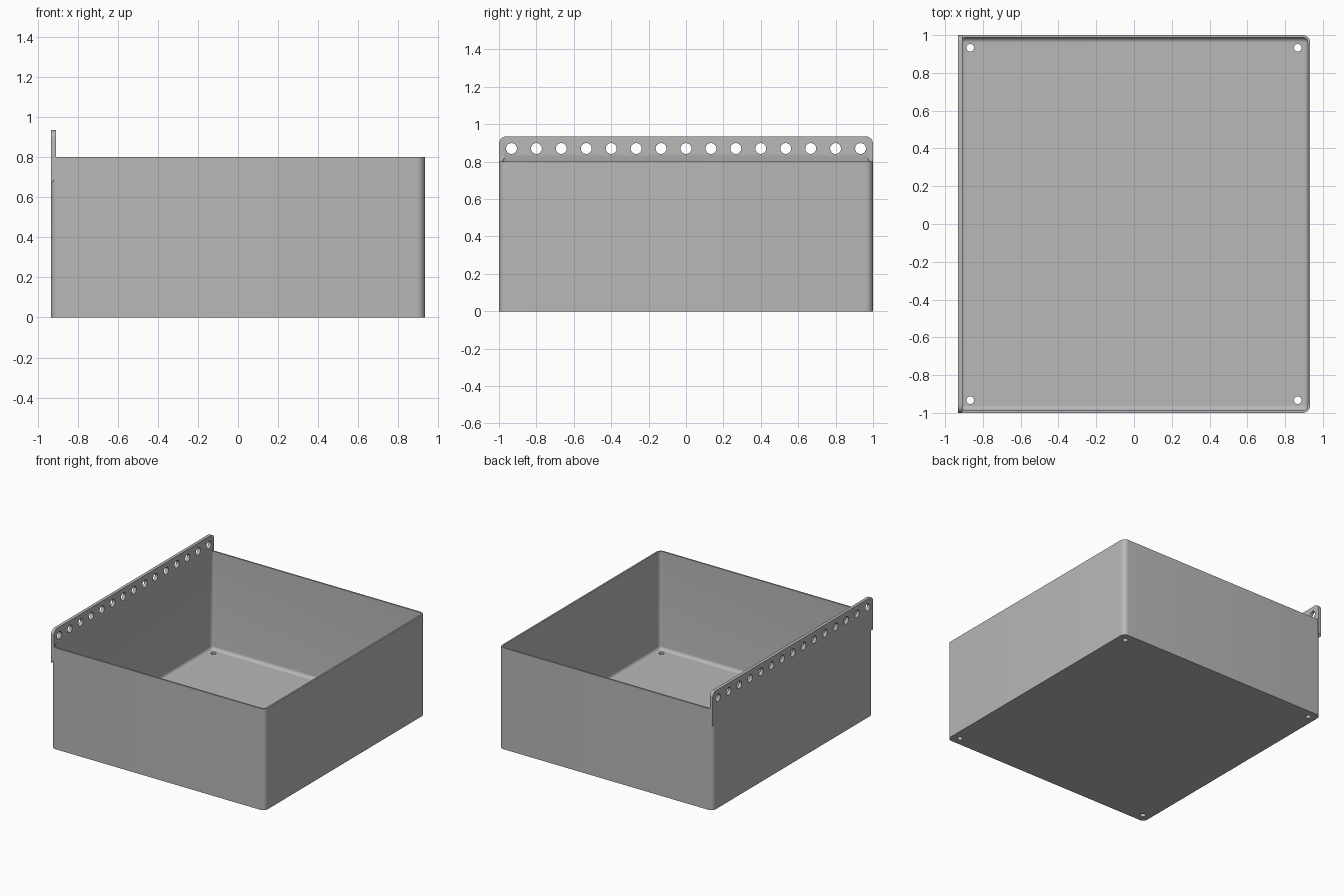
import bpy, bmesh, math
from mathutils import Matrix

if "Cube" in bpy.data.objects:
    bpy.data.objects.remove(bpy.data.objects["Cube"], do_unlink=True)

HX, HY, HEIGHT = 0.933, 1.0, 0.80
WALL, FLOOR, CORNER = 0.013, 0.027, 0.04
STRIP, TOP = 0.025, 0.935

grey = bpy.data.materials.new("plain grey")
grey.use_nodes = True
grey.diffuse_color = (0.48, 0.48, 0.48, 1)
grey.node_tree.nodes["Principled BSDF"].inputs["Base Color"].default_value = grey.diffuse_color


def make_object(name, bm):
    bmesh.ops.recalc_face_normals(bm, faces=bm.faces)
    mesh = bpy.data.meshes.new(name)
    bm.to_mesh(mesh)
    bm.free()
    mesh.materials.append(grey)
    obj = bpy.data.objects.new(name, mesh)
    bpy.context.collection.objects.link(obj)
    return obj


def rounded_ring(inset, z, steps=8):
    """Rounded rectangle, offset inward from the outside of the bin."""
    r = max(CORNER - inset, 0.002)
    points = []
    for i, (sx, sy) in enumerate(((1, 1), (-1, 1), (-1, -1), (1, -1))):
        for k in range(steps + 1):
            a = math.pi / 2 * (i + k / steps)
            points.append((sx * (HX - inset - r) + r * math.cos(a),
                           sy * (HY - inset - r) + r * math.sin(a), z))
    return points


def loft(name, levels):
    bm = bmesh.new()
    rings = [[bm.verts.new(p) for p in rounded_ring(*lv)] for lv in levels]
    n = len(rings[0])
    for low, high in zip(rings, rings[1:]):
        for i in range(n):
            j = (i + 1) % n
            bm.faces.new((low[i], low[j], high[j], high[i]))
    bm.faces.new(rings[0][::-1])
    bm.faces.new(rings[-1])
    return make_object(name, bm)


def boolean(target, tool, operation):
    mod = target.modifiers.new(operation.lower(), 'BOOLEAN')
    mod.operation, mod.solver, mod.object = operation, 'EXACT', tool
    bpy.context.view_layer.objects.active = target
    bpy.ops.object.modifier_apply(modifier=mod.name)
    bpy.data.objects.remove(tool, do_unlink=True)


# Outer body of the bin
storage_bin = loft("storage_bin", [(0, 0), (0, HEIGHT)])

# Hanging strip with rounded top corners and a chamfered lower edge
low, r = 0.67, 0.04
outline = [(-HY, low), (HY, low)]
for side, start in ((1, 0), (-1, 90)):
    for k in range(9):
        a = math.radians(start + 90 * k / 8)
        outline.append((side * (HY - r) + r * math.cos(a), TOP - r + r * math.sin(a)))
bm = bmesh.new()
outer = [bm.verts.new((-HX, y, z)) for y, z in outline]
inner = [bm.verts.new((-HX + STRIP, y, z + (STRIP if z == low else 0))) for y, z in outline]
bm.faces.new(outer)
bm.faces.new(inner[::-1])
for i in range(len(outline)):
    j = (i + 1) % len(outline)
    bm.faces.new((outer[i], outer[j], inner[j], inner[i]))
boolean(storage_bin, make_object("hanging_strip", bm), 'UNION')

# Cavity with a filleted floor and a slope up under the strip
fillet = 0.026
levels = []
for k in range(7):
    a = math.pi / 2 * k / 6
    levels.append((WALL + fillet * (1 - math.sin(a)), FLOOR + fillet * (1 - math.cos(a))))
levels += [(WALL, HEIGHT), (STRIP + 0.001, HEIGHT + 0.031)]
boolean(storage_bin, loft("cavity_cutter", levels), 'DIFFERENCE')

# Row of holes in the strip and one hole in each floor corner
bm = bmesh.new()
places = [(Matrix.Translation((-HX, 0.1333 * i, 0.87)) @ Matrix.Rotation(math.pi / 2, 4, 'Y'), 0.029)
          for i in range(-7, 8)]
places += [(Matrix.Translation((x, y, 0)), 0.02) for x in (-0.867, 0.867) for y in (-0.933, 0.933)]
for matrix, radius in places:
    bmesh.ops.create_cone(bm, cap_ends=True, segments=32, radius1=radius,
                          radius2=radius, depth=0.16, matrix=matrix)
boolean(storage_bin, make_object("hole_cutter", bm), 'DIFFERENCE')

# Smooth shading on the rounded parts
bpy.ops.object.select_all(action='DESELECT')
storage_bin.select_set(True)
bpy.context.view_layer.objects.active = storage_bin
bpy.ops.object.shade_smooth_by_angle(angle=math.radians(30))
